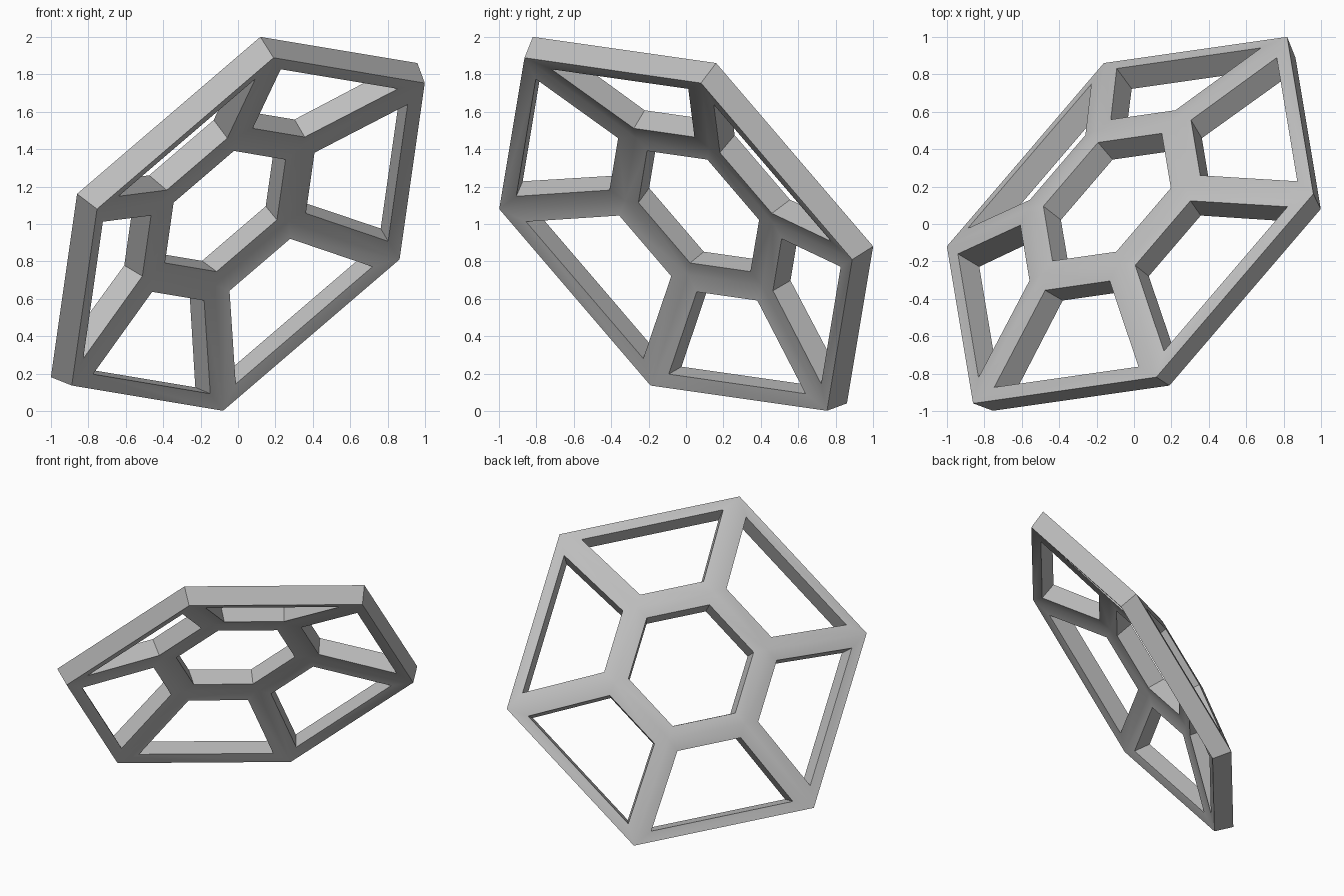
import bpy
import bmesh
import math
from mathutils import Vector

cube = bpy.data.objects.get("Cube")
if cube:
    bpy.data.objects.remove(cube, do_unlink=True)

# Grey material
grey = bpy.data.materials.new("light_grey")
grey.use_nodes = True
colour = (0.52, 0.52, 0.52, 1)
grey.diffuse_color = colour
grey.node_tree.nodes["Principled BSDF"].inputs["Base Color"].default_value = colour

# Tilted frame: dish axis, corner direction and the direction across it
axis = Vector((-1, 1, 1)).normalized()
corner = Vector((0.108, -0.647, 0.755))
corner = (corner - axis * corner.dot(axis)).normalized()
across = axis.cross(corner)
centre = Vector((0, 0, 1))
COS30 = math.cos(math.pi / 6)
TAN30 = math.tan(math.pi / 6)
RISE = 0.213          # hub height above the rim
SPOKE = 0.097         # sideways distance from spoke line to window corner


def place(forward, side, height, sector):
    """Point in a sector: forward is towards the rim's middle."""
    a = math.radians(60 * sector + 30)
    u = corner * math.cos(a) + across * math.sin(a)
    v = across * math.cos(a) - corner * math.sin(a)
    return centre + u * forward + v * side + axis * height


def make_skin(bm, base, rim, win_out, win_in, hub, hole):
    """Vertices of one face of the dish, as lists of six per ring."""
    skin = {k: [] for k in ("rim", "hub", "hole", "out_a", "out_b", "in_a", "in_b")}
    slope = RISE / (rim - hub)
    for i in range(6):
        def add(name, apothem, height, sign, inset=0.0):
            side = sign * (apothem * TAN30 - inset)
            skin[name].append(bm.verts.new(place(apothem, side, base + height, i)))
        add("rim", rim, 0, -1)
        add("hub", hub, RISE, -1)
        add("hole", hole, RISE, -1)
        for name, sign in (("a", -1), ("b", 1)):
            add("out_" + name, win_out, slope * (rim - win_out), sign, SPOKE)
            add("in_" + name, win_in, slope * (rim - win_in), sign, SPOKE)
    return skin


bm = bmesh.new()
front = make_skin(bm, -0.095, 1.25 * COS30, 1.007, 0.540, 0.453, 0.370)
back = make_skin(bm, 0.036, 1.298 * COS30, 1.053, 0.564, 0.475, 0.391)

for i in range(6):
    j = (i + 1) % 6
    # Rim, two half spokes, and both halves of the hub ring
    for s in (front, back):
        for loop in (
            (s["rim"][i], s["rim"][j], s["out_b"][i], s["out_a"][i]),
            (s["rim"][i], s["out_a"][i], s["in_a"][i], s["hub"][i]),
            (s["rim"][j], s["hub"][j], s["in_b"][i], s["out_b"][i]),
            (s["hub"][i], s["in_a"][i], s["in_b"][i], s["hub"][j]),
            (s["hub"][i], s["hub"][j], s["hole"][j], s["hole"][i]),
        ):
            bm.faces.new(loop)
    # Walls of the rim, the hub hole and the window
    walls = [("rim", i, "rim", j), ("hole", i, "hole", j)]
    ring = ("out_a", "out_b", "in_b", "in_a")
    walls += [(ring[k], i, ring[(k + 1) % 4], i) for k in range(4)]
    for p, pi, q, qi in walls:
        bm.faces.new((front[p][pi], front[q][qi], back[q][qi], back[p][pi]))

bmesh.ops.recalc_face_normals(bm, faces=bm.faces[:])
mesh = bpy.data.meshes.new("hexagonal_frame")
bm.to_mesh(mesh)
bm.free()
mesh.materials.append(grey)

frame = bpy.data.objects.new("hexagonal_frame", mesh)
bpy.context.collection.objects.link(frame)
bpy.ops.object.select_all(action="DESELECT")
frame.select_set(True)
bpy.context.view_layer.objects.active = frame
bpy.ops.object.shade_smooth_by_angle(angle=math.radians(30))
